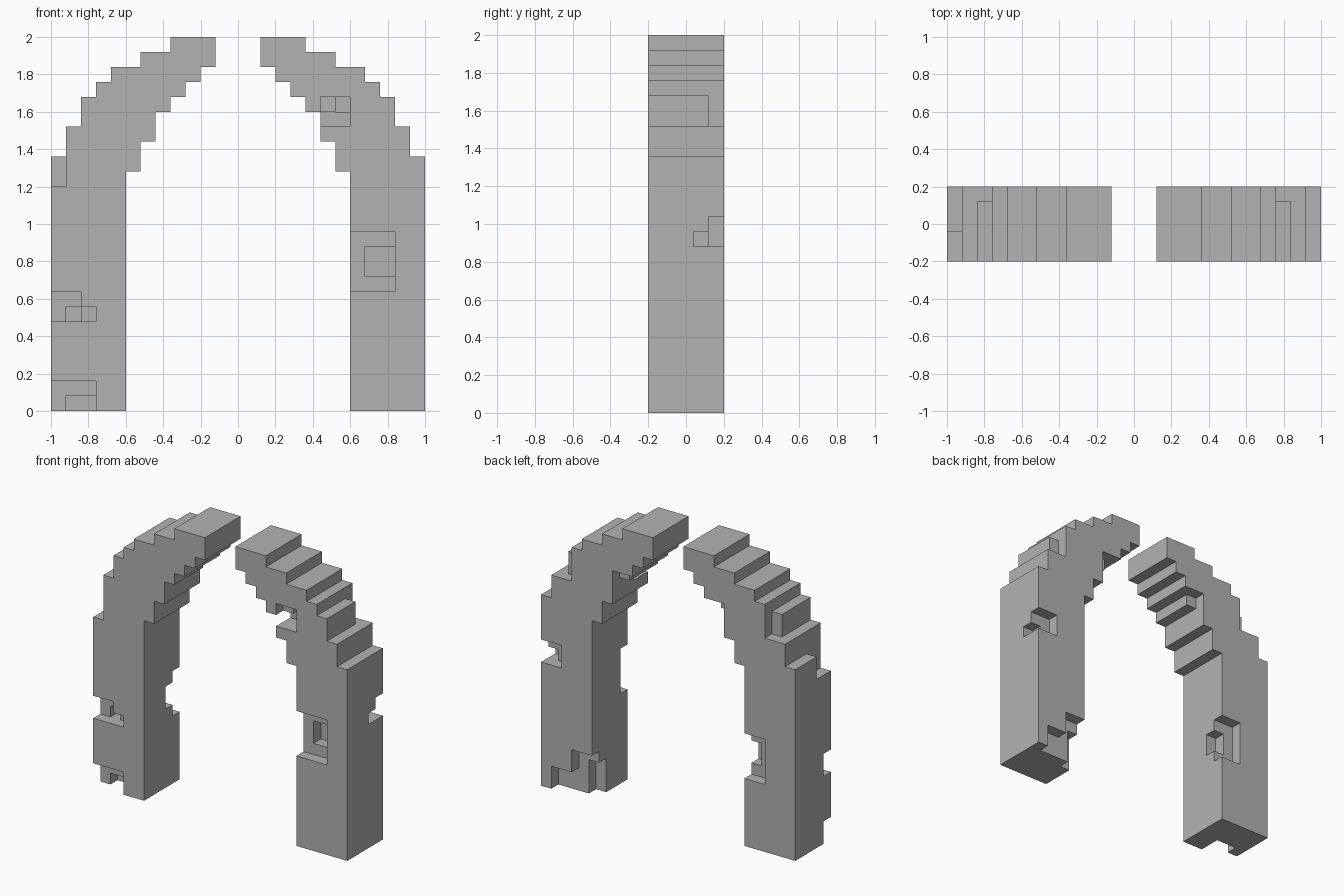
import bpy
import bmesh
from mathutils import Vector

default_cube = bpy.data.objects.get("Cube")
if default_cube:
    bpy.data.objects.remove(default_cube, do_unlink=True)

UNIT = 0.08      # edge of one stone block
DEPTH = 5        # blocks from front to back

# One flat stone colour
stone = bpy.data.materials.new("grey stone")
stone.use_nodes = True
colour = (0.448, 0.448, 0.448, 1)
stone.diffuse_color = colour
stone.node_tree.nodes["Principled BSDF"].inputs["Base Color"].default_value = colour

# Stepped arch profile: (bottom, top) of each column, from the outside to the gap
COLUMNS = [(0, 17), (0, 19), (0, 21), (0, 22), (0, 23), (16, 23),
           (18, 24), (20, 24), (21, 25), (22, 25), (23, 25)]


def box(columns, rows, layers):
    """All block cells in inclusive ranges: columns inward, rows front to back, layers up."""
    spans = [range(a, b + 1) for a, b in (columns, rows, layers)]
    return {(c, r, k) for c in spans[0] for r in spans[1] for k in spans[2]}


FRONT, BACK = (0, 0), (4, 4)

# Chips missing from both halves: back of the shoulder and under the arch
shared_chips = [
    box((2, 2), BACK, (19, 20)),
    box((7, 7), BACK, (20, 20)),
]

left_chips = shared_chips + [
    # front inner edge of the leg
    box((2, 4), FRONT, (8, 11)),
    box((2, 3), (0, 1), (9, 10)),
    # front of the arch underside
    box((5, 6), (0, 1), (19, 19)),
    box((6, 6), FRONT, (20, 20)),
    box((5, 5), (0, 2), (20, 20)),
    # back outer edge of the leg
    box((0, 1), BACK, (11, 12)),
    box((0, 0), (3, 3), (11, 11)),
    # back of the foot
    box((1, 2), BACK, (0, 1)),
    box((3, 4), BACK, (0, 3)),
    box((4, 4), (3, 3), (0, 2)),
]

right_chips = shared_chips + [
    # front of the outer shoulder
    box((0, 0), (0, 1), (15, 16)),
    # front outer edge of the leg
    box((0, 1), FRONT, (6, 7)),
    box((1, 1), (0, 1), (6, 6)),
    box((2, 2), FRONT, (6, 6)),
    # front of the foot
    box((0, 2), FRONT, (0, 1)),
    box((1, 2), (0, 1), (0, 0)),
    # back inner edge of the leg
    box((3, 4), BACK, (6, 9)),
    box((4, 4), (3, 3), (7, 8)),
]


def arch_half(name, side, chips):
    """Stack the columns, remove the chips and skin the exposed block sides."""
    cells = set()
    for c, (low, high) in enumerate(COLUMNS):
        cells |= box((c, c), (0, DEPTH - 1), (low, high - 1))
    cells -= set().union(*chips)

    bm = bmesh.new()
    for cell in cells:
        for axis in range(3):
            for way in (0, 1):
                step = [0, 0, 0]
                step[axis] = 1 if way else -1
                if tuple(a + b for a, b in zip(cell, step)) in cells:
                    continue
                u, v = (axis + 1) % 3, (axis + 2) % 3
                corners = []
                for du, dv in ((0, 0), (1, 0), (1, 1), (0, 1)):
                    p = list(cell)
                    p[axis] += way
                    p[u] += du
                    p[v] += dv
                    x = side * (1 - p[0] * UNIT)
                    y = (p[1] - DEPTH / 2) * UNIT
                    corners.append(bm.verts.new(Vector((x, y, p[2] * UNIT))))
                # columns run along -x on the left half, which flips the winding
                if (way == 1) == (side > 0):
                    corners.reverse()
                bm.faces.new(corners)

    # Weld the blocks and merge flat areas into clean faces
    bmesh.ops.remove_doubles(bm, verts=bm.verts, dist=UNIT / 100)
    bmesh.ops.dissolve_limit(bm, angle_limit=0.02, verts=bm.verts, edges=bm.edges)
    mesh = bpy.data.meshes.new(name)
    bm.to_mesh(mesh)
    bm.free()
    mesh.materials.append(stone)
    obj = bpy.data.objects.new(name, mesh)
    bpy.context.collection.objects.link(obj)
    return obj


arch_half("left_arch_half", 1, left_chips)
arch_half("right_arch_half", -1, right_chips)
